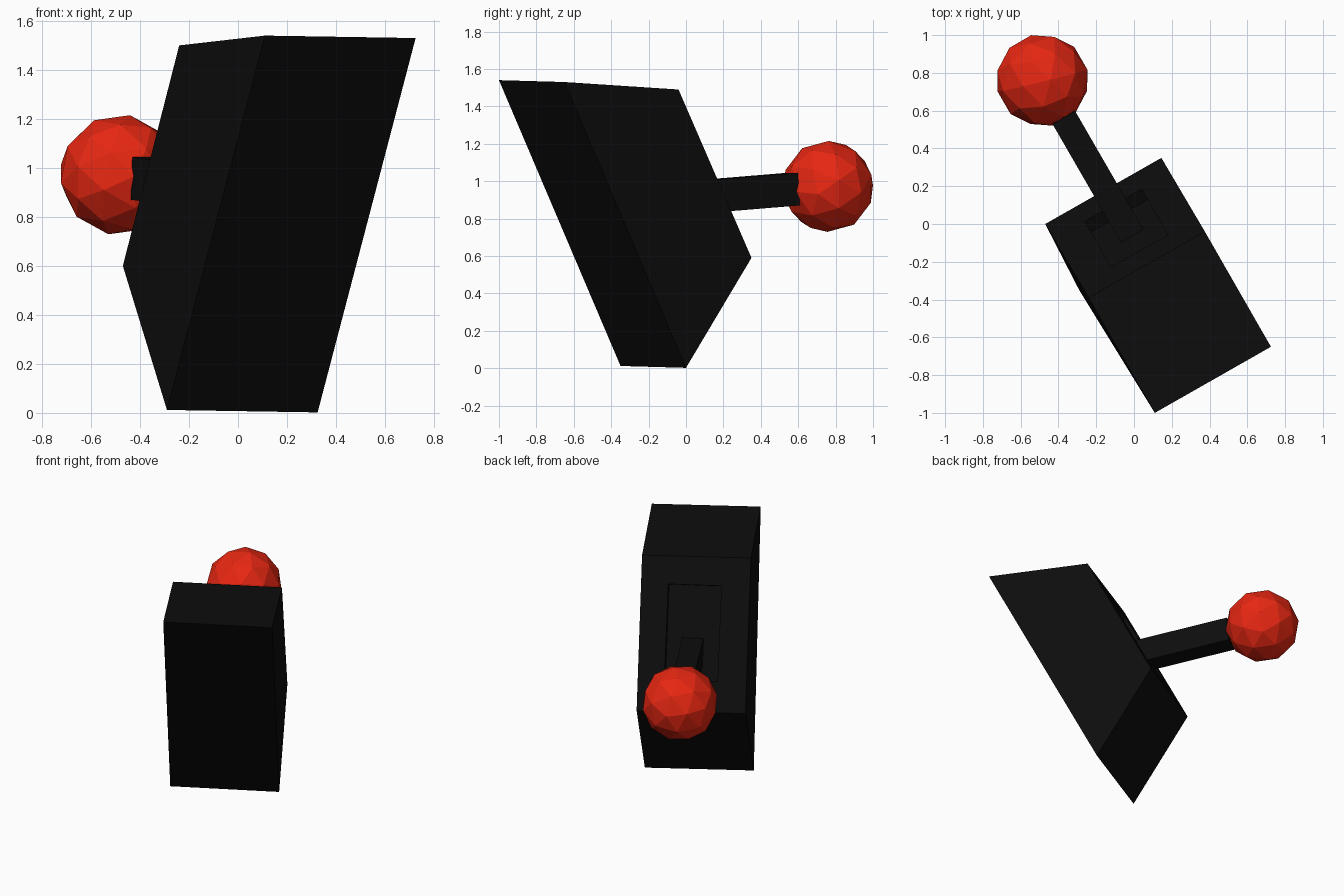
import bpy, bmesh, math
from mathutils import Vector, Matrix

if "Cube" in bpy.data.objects:
    bpy.data.objects.remove(bpy.data.objects["Cube"])

# Model axes: BACK is the way the lever points, SIDE runs across the housing
BACK = Vector((-0.5, 0.866, 0)).normalized()
SIDE = Vector((0.866, 0.5, 0)).normalized()
UP = Vector((0, 0, 1))


def material(name, rgb):
    m = bpy.data.materials.new(name)
    m.diffuse_color = (*rgb, 1)
    m.use_nodes = True
    m.node_tree.nodes["Principled BSDF"].inputs["Base Color"].default_value = m.diffuse_color
    return m


def make_object(name, bm, mat):
    bmesh.ops.recalc_face_normals(bm, faces=bm.faces)
    me = bpy.data.meshes.new(name)
    bm.to_mesh(me)
    bm.free()
    me.materials.append(mat)
    ob = bpy.data.objects.new(name, me)
    bpy.context.collection.objects.link(ob)
    return ob


def point(back, side, z):
    return BACK * back + SIDE * side + UP * z


def box(name, centre, x_axis, y_axis, size, mat):
    z_axis = x_axis.cross(y_axis)
    rot = Matrix((x_axis, y_axis, z_axis)).transposed().to_4x4()
    bm = bmesh.new()
    bmesh.ops.create_cube(bm, size=1, matrix=Matrix.Translation(centre) @ rot
                          @ Matrix.Diagonal((*size, 1)))
    return make_object(name, bm, mat)


black = material("black", (0.004, 0.004, 0.004))
red = material("red", (0.8, 0.02, 0.006))

# Leaning housing: left-hand profile pushed across the width
profile = [(-0.29, -0.35, 0.012), (-0.47, 0.0, 0.60),
           (-0.24, -0.39, 1.50), (0.11, -1.0, 1.54)]
bm = bmesh.new()
face = bm.faces.new([bm.verts.new(p) for p in profile])
ext = bmesh.ops.extrude_face_region(bm, geom=[face])
bmesh.ops.translate(bm, vec=(0.615, 0.35, -0.01),
                    verts=[v for v in ext["geom"] if isinstance(v, bmesh.types.BMVert)])
housing = make_object("housing", bm, black)

# Recess cut into the sloping back face
slope = (BACK * -0.45 + UP * 0.893).normalized()
cutter = box("recess_cutter", point(0.005, -0.045, 1.055), SIDE, slope,
             (0.345, 0.62, 0.154), black)
cutter.hide_render = True
cutter.hide_viewport = True
cut = housing.modifiers.new("recess", "BOOLEAN")
cut.operation = "DIFFERENCE"
cut.object = cutter

# Lever from the recess floor to the knob
start, end = point(-0.08, -0.04, 0.903), point(0.68, -0.04, 0.957)
along = (end - start).normalized()
box("lever", (start + end) / 2, SIDE, along,
    (0.138, (end - start).length, 0.174), black)

# Faceted knob
bm = bmesh.new()
bmesh.ops.create_icosphere(bm, subdivisions=2, radius=0.247,
                           matrix=Matrix.Translation((-0.485, 0.76, 0.972))
                           @ Matrix.Rotation(math.radians(30), 4, "Z")
                           @ Matrix.Rotation(math.radians(-26), 4, "X"))
make_object("knob", bm, red)
